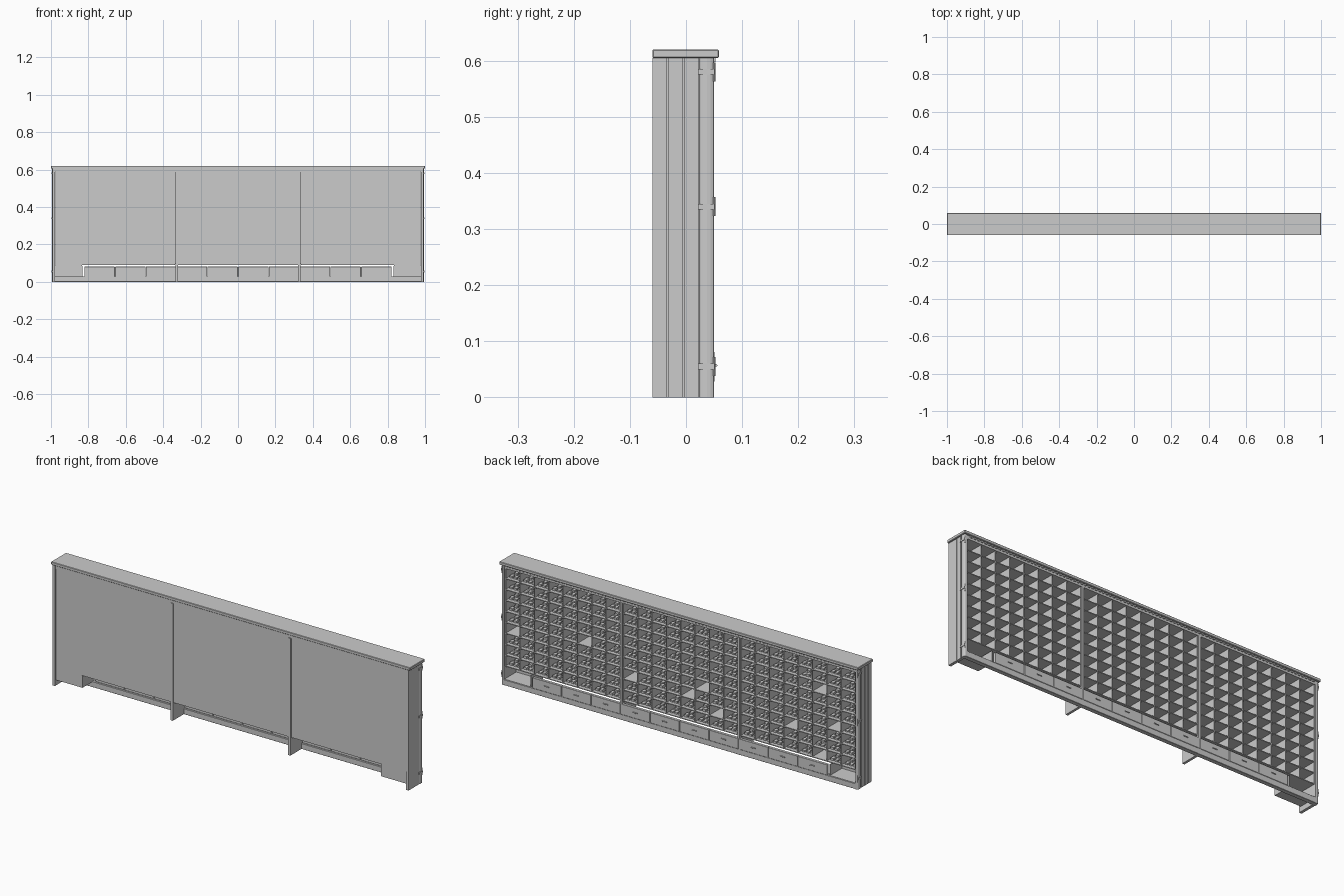
import bpy, bmesh, math, random
from mathutils import Matrix, Vector

if "Cube" in bpy.data.objects:
    bpy.data.objects.remove(bpy.data.objects["Cube"])

random.seed(7)


def part(name, boxes, bevel=0.0):
    """One object from boxes given as x0, x1, y0, y1, z0, z1."""
    bm = bmesh.new()
    for x0, x1, y0, y1, z0, z1 in boxes:
        mat = (Matrix.Translation(((x0 + x1) / 2, (y0 + y1) / 2, (z0 + z1) / 2))
               @ Matrix.Diagonal((abs(x1 - x0), y1 - y0, z1 - z0, 1)))
        bmesh.ops.create_cube(bm, size=1, matrix=mat)
    return finish(name, bm, bevel)


def finish(name, bm, bevel=0.0):
    bmesh.ops.recalc_face_normals(bm, faces=bm.faces)
    me = bpy.data.meshes.new(name)
    bm.to_mesh(me)
    bm.free()
    ob = bpy.data.objects.new(name, me)
    bpy.context.collection.objects.link(ob)
    if bevel:
        m = ob.modifiers.new("edge", 'BEVEL')
        m.width, m.segments = bevel, 1
    return ob


def rods(name, items):
    """Cylinders from centre, radius, length, axis."""
    bm = bmesh.new()
    for c, r, l, axis in items:
        rot = Vector((0, 0, 1)).rotation_difference(Vector(axis)).to_matrix().to_4x4()
        bmesh.ops.create_cone(bm, cap_ends=True, segments=10, radius1=r, radius2=r,
                              depth=l, matrix=Matrix.Translation(c) @ rot)
    return finish(name, bm)


def both(x0, x1, *rest):
    return [(x0, x1, *rest), (-x1, -x0, *rest)]


BAY, COLS, ROWS = 0.655, 8, 9
Z0, Z1 = 0.095, 0.59
DY, CY = -0.048, 0.045            # rear and open edge of the cells
bays = [-BAY, 0, BAY]
inner = BAY / 2 - 0.008           # half the clear width of a bay
cw, rh = 2 * inner / COLS, (Z1 - Z0) / ROWS

# Top board with a narrow moulding and bead blocks below it
part("top_board", [(-1, 1, -0.06, 0.059, 0.605, 0.62)], 0.002)
part("top_rail", [(-0.985, 0.985, -0.055, 0.048, 0.588, 0.606)])
part("top_bead_blocks", [(-0.97 + i * 0.02, -0.96 + i * 0.02, 0.047, 0.053, 0.598, 0.605)
                         for i in range(97)])

# End panels: two flat boards and a rounded front pilaster on each side
part("end_panels", both(0.978, 0.988, -0.06, 0.05, 0, 0.606))
boards = []
for y0, y1 in ((-0.06, -0.034), (-0.032, -0.006), (-0.004, 0.022)):
    boards += both(0.987, 0.992, y0, y1, 0, 0.605)
part("end_boards", boards)
bm = bmesh.new()
for s in (1, -1):
    prof = [(0.982, 0.05), (0.982, 0.024)] + [
        (0.989 + 0.005 * math.sin(math.pi * i / 6), 0.037 - 0.013 * math.cos(math.pi * i / 6))
        for i in range(7)]
    vs = [bm.verts.new((s * x, y, 0)) for x, y in prof]
    f = bm.faces.new(vs)
    g = bmesh.ops.extrude_face_region(bm, geom=[f])
    bmesh.ops.translate(bm, vec=(0, 0, 0.605),
                        verts=[v for v in g["geom"] if isinstance(v, bmesh.types.BMVert)])
finish("end_pilasters", bm)

# Hinges on the end panels
plates, pins = [], []
for z in (0.055, 0.34, 0.58):
    plates += both(0.99, 0.996, 0.021, 0.051, z - 0.005, z + 0.005)
    pins += [((s * 0.991, 0.05, z), 0.0025, 0.034, (0, 0, 1)) for s in (1, -1)]
part("hinge_plates", plates)
rods("hinge_pins", pins)

# Bay dividers reach the ground and show at the rear as slim posts
part("bay_dividers", both(BAY / 2 - 0.006, BAY / 2 + 0.006, -0.06, 0.05, 0, 0.59))

# Rear panels and the bottom rail along the open side
part("rear_panels", [(b - inner, b + inner, -0.055, -0.047, 0.09, 0.592) for b in bays])
part("bottom_rail", [(-0.98, 0.98, 0.028, 0.05, 0, 0.028)], 0.001)

# Cell shelves and uprights
part("shelves", [(b - inner, b + inner, DY, CY, Z0 + r * rh - 0.002, Z0 + r * rh + 0.002)
                 for b in bays for r in range(ROWS + 1)])
part("uprights", [(b - inner + c * cw - 0.0018, b - inner + c * cw + 0.0018, DY, CY - 0.001, Z0, Z1)
                  for b in bays for c in range(COLS + 1)])

# Small low items lying in nearly all cells
cells = [(b, c, r) for b in bays for c in range(COLS) for r in range(ROWS)]
empty = set(random.sample(range(len(cells)), 10))
items = []
for i, (b, c, r) in enumerate(cells):
    if i in empty:
        continue
    x, z = b - inner + (c + 0.5) * cw, Z0 + r * rh + 0.002
    for k in (-1, 0, 1):
        for y in (-0.025, 0.015):
            px = x + k * 0.023
            items.append((px - 0.008, px + 0.008, y - 0.012, y + 0.012, z,
                          z + random.uniform(0.006, 0.012)))
part("cell_items", items)

# Ten drawer fronts with pulls
dw = 2 * 0.822 / 10
xs = [-0.822 + (i + 0.5) * dw for i in range(10)]
part("drawer_fronts", [(x - dw / 2 + 0.001, x + dw / 2 - 0.001, 0.036, 0.051, 0.028, 0.081)
                       for x in xs], 0.001)
rods("drawer_pulls", [((x, 0.0535, 0.057), 0.0025, 0.024, (1, 0, 0)) for x in xs])

# Open end trays in place of the outermost drawers
tray = both(0.834, 0.979, -0.05, 0.048, 0.026, 0.03)
tray += both(0.834, 0.979, -0.05, -0.046, 0.03, 0.09)
tray += both(0.832, 0.836, -0.05, 0.045, 0.026, 0.085)
part("end_trays", tray)
